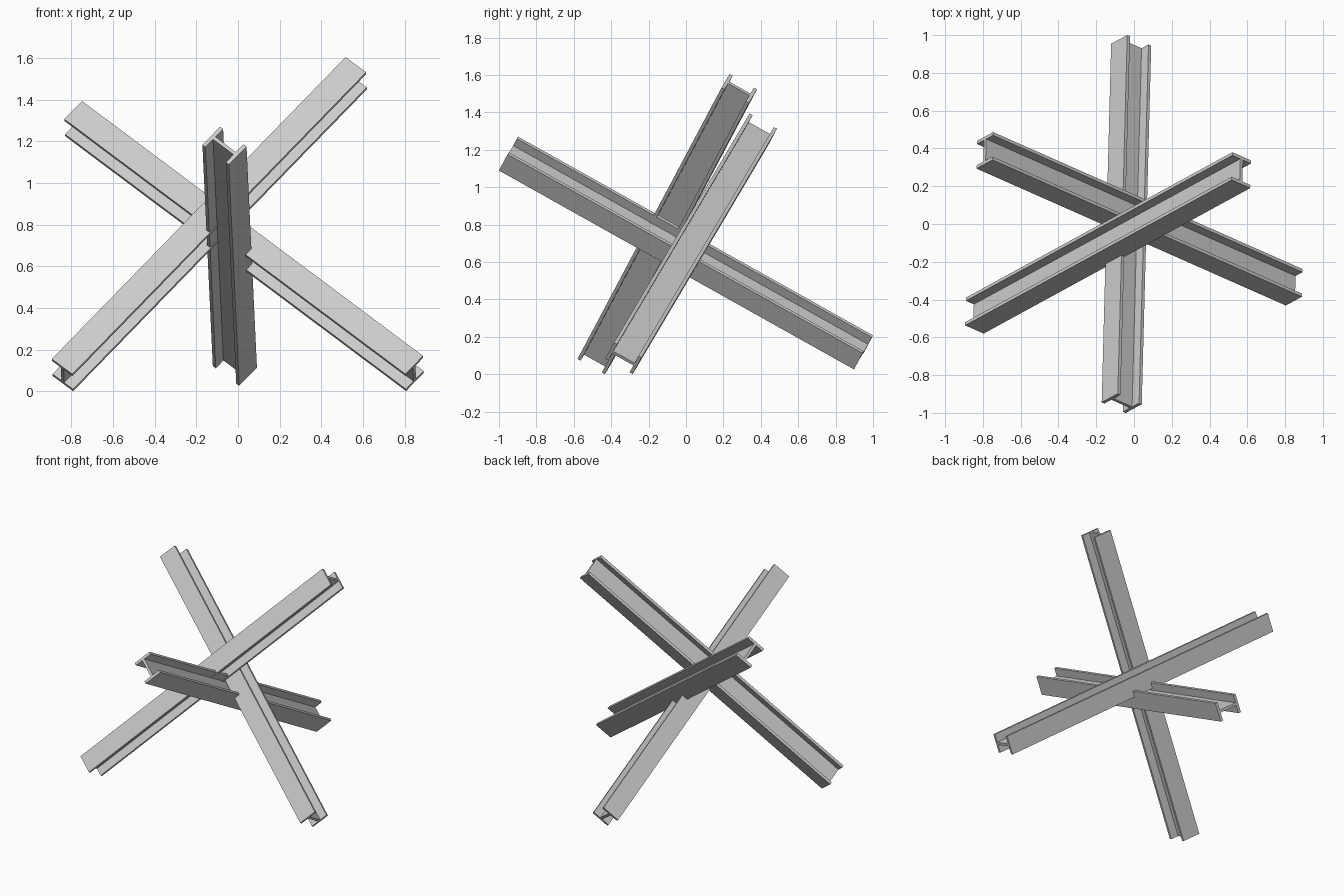
import bpy
from mathutils import Vector, Matrix

if "Cube" in bpy.data.objects:
    bpy.data.objects.remove(bpy.data.objects["Cube"])

FLANGE, DEPTH, PLATE, WEB = 0.13, 0.168, 0.019, 0.018


def i_beam(name, start, end, stack):
    """I-beam from start to end; 'stack' points from one flange to the other."""
    start, end = Vector(start), Vector(end)
    along = (end - start).normalized()
    up = Vector(stack)
    up = (up - along * up.dot(along)).normalized()
    side = up.cross(along)
    w, d = FLANGE / 2, DEPTH / 2
    i, t = d - PLATE, WEB / 2
    # half the outline, then rotated 180 degrees for the other half
    half = [(-w, -d), (w, -d), (w, -i), (t, -i), (t, i), (w, i)]
    profile = half + [(-x, -y) for x, y in half]
    n = len(profile)
    h = (end - start).length / 2
    verts = [(x, y, z) for z in (-h, h) for x, y in profile]
    faces = [(k, (k + 1) % n, n + (k + 1) % n, n + k) for k in range(n)]
    faces += [tuple(reversed(range(n))), tuple(range(n, 2 * n))]
    mesh = bpy.data.meshes.new(name)
    mesh.from_pydata(verts, [], faces)
    obj = bpy.data.objects.new(name, mesh)
    bpy.context.collection.objects.link(obj)
    rot = Matrix((side, up, along)).transposed().to_4x4()
    obj.matrix_world = Matrix.Translation((start + end) / 2) @ rot
    return obj


# Three mutually perpendicular beams
A = ((-0.065, -0.949, 1.18), (-0.015, 0.949, 0.117))
B = ((-0.843, -0.485, 0.0778), (0.568, 0.285, 1.528))
C = ((-0.79, 0.39, 1.31), (0.848, -0.335, 0.0855))
dir_a = Vector(A[1]) - Vector(A[0])
dir_c = Vector(C[1]) - Vector(C[0])

i_beam("front_back_beam", *A, dir_c)
i_beam("rising_right_beam", *B, dir_a)
i_beam("rising_left_beam", *C, dir_a)
